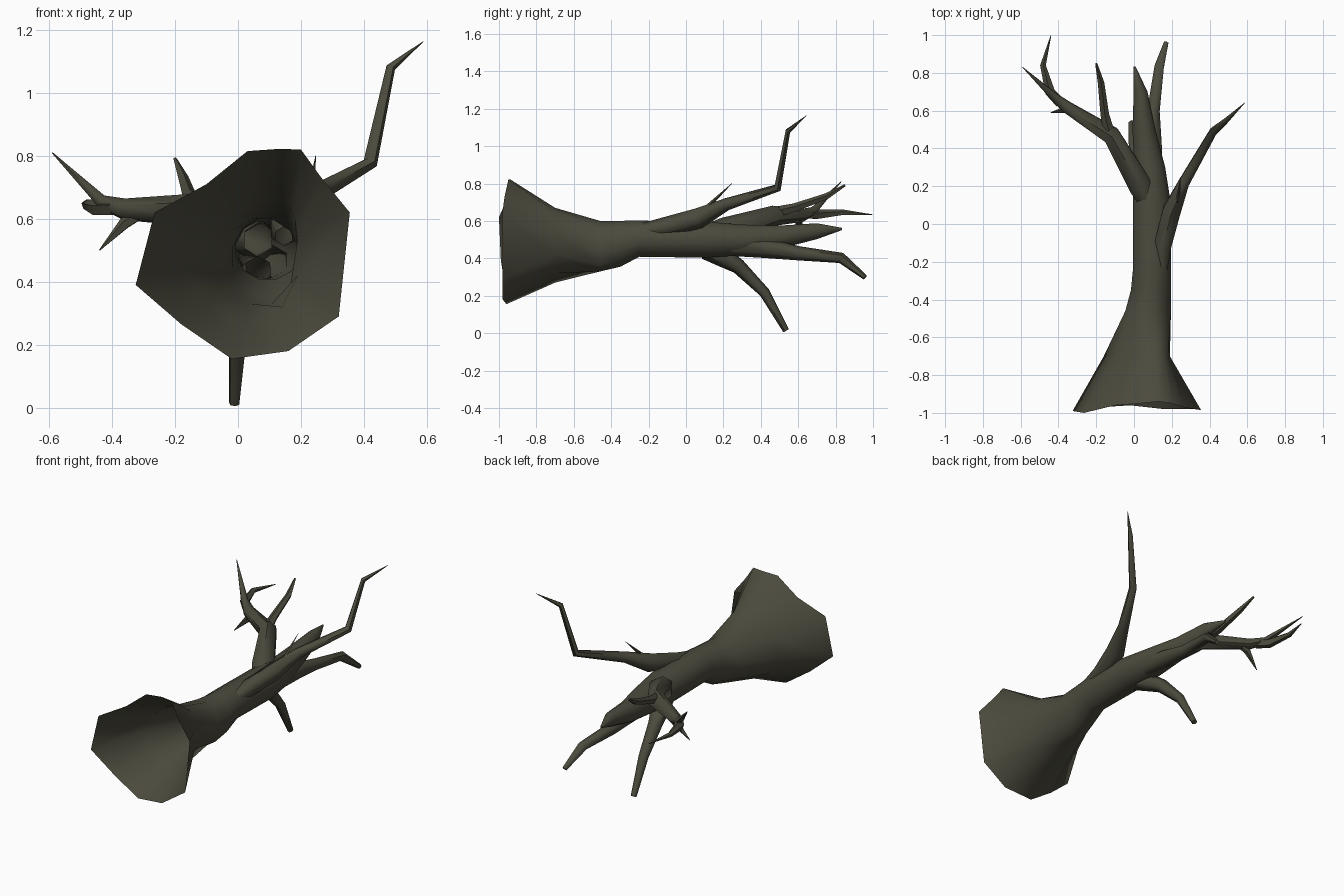
import bpy, bmesh, math
from mathutils import Vector

bark = bpy.data.materials.new("dark olive bark")
bark.diffuse_color = (0.072, 0.069, 0.047, 1)


def loft(name, rings, cap_end=True):
    """Skin a list of equal-length rings; the first end stays open."""
    bm = bmesh.new()
    vs = [[bm.verts.new(p) for p in r] for r in rings]
    n = len(vs[0])
    for a, b in zip(vs, vs[1:]):
        for i in range(n):
            j = (i + 1) % n
            bm.faces.new((a[i], a[j], b[j], b[i]))
    if cap_end:
        bm.faces.new(vs[-1])
    bmesh.ops.recalc_face_normals(bm, faces=bm.faces)
    for f in bm.faces:
        f.smooth = True
    me = bpy.data.meshes.new(name)
    bm.to_mesh(me)
    bm.free()
    me.materials.append(bark)
    ob = bpy.data.objects.new(name, me)
    bpy.context.collection.objects.link(ob)
    bpy.context.view_layer.objects.active = ob
    for o in bpy.context.selected_objects:
        o.select_set(False)
    ob.select_set(True)
    bpy.ops.object.shade_smooth_by_angle(angle=math.radians(60))
    return ob


def branch(name, pts, sides=6):
    """Tapering tube through (x, y, z, radius) points."""
    P = [Vector(p[:3]) for p in pts]
    rings, u = [], Vector((0, 0, 1))
    for i, p in enumerate(P):
        t = Vector((0, 0, 0))
        if i > 0:
            t += (p - P[i - 1]).normalized()
        if i < len(P) - 1:
            t += (P[i + 1] - p).normalized()
        t.normalize()
        u = (u - t * u.dot(t)).normalized()
        v = t.cross(u)
        r = pts[i][3]
        rings.append([p + r * (u * math.cos(a) + v * math.sin(a))
                      for a in (2 * math.pi * k / sides for k in range(sides))])
    return loft(name, rings)


# trunk: hollow flared foot at the front, tapering to the rear leader
foot = [(.03, -.95, .815), (.13, -.94, .822), (.20, -.95, .82), (.265, -.97, .73),
        (.355, -.985, .62), (.32, -.98, .29), (.16, -.98, .18), (-.02, -.96, .155),
        (-.18, -.97, .265), (-.325, -.99, .39), (-.265, -1.0, .62), (-.10, -.96, .71)]
neck = [(.06, .66), (.12, .67), (.16, .65), (.18, .60), (.19, .54), (.19, .42),
        (.14, .32), (.02, .27), (-.09, .33), (-.16, .43), (-.10, .56), (-.02, .62)]
rings = [foot, [(x, -.70, z) for x, z in neck]]
for y, cx, cz, rx, rz in [(-.46, .075, .465, .125, .14), (-.35, .09, .478, .11, .127),
                          (-.25, .095, .505, .105, .10), (.10, .095, .50, .105, .10),
                          (.30, .083, .498, .085, .085), (.50, .053, .513, .063, .064),
                          (.70, .035, .545, .038, .044), (.835, .003, .557, .005, .006)]:
    rings.append([(cx + rx * math.cos(a), y, cz + rz * math.sin(a))
                  for a in (math.radians(105 - 30 * i) for i in range(12))])
loft("trunk", rings)

# left limb with its twigs
branch("left_limb", [(.065, .13, .535, .055), (.035, .20, .545, .072), (-.12, .47, .628, .054),
                     (-.36, .622, .63, .035), (-.43, .68, .653, .023), (-.59, .83, .81, .002)])
branch("left_back_twig", [(-.39, .64, .635, .028), (-.445, .70, .634, .028),
                          (-.482, .84, .645, .016), (-.44, .997, .633, .002)], 5)
branch("left_low_twig", [(-.32, .60, .61, .02), (-.36, .605, .585, .02),
                         (-.44, .59, .50, .002)], 5)
branch("left_upper_twig", [(-.135, .50, .65, .03), (-.155, .58, .67, .024),
                           (-.175, .75, .73, .018), (-.20, .85, .79, .006)], 5)

# right limb, rising steeply near its end
branch("right_limb", [(.145, -.28, .545, .03), (.15, -.12, .565, .053), (.20, .07, .615, .055),
                      (.265, .22, .69, .033), (.42, .49, .777, .023),
                      (.485, .545, 1.08, .015), (.588, .643, 1.163, .001)])
branch("right_twig", [(.23, .12, .68, .012), (.247, .245, .80, .001)], 4)

# limb hanging below
branch("lower_limb", [(.065, .10, .44, .045), (.045, .20, .405, .053), (.018, .28, .357, .041),
                      (-.001, .42, .217, .029), (-.012, .535, .013, .017)])

# rear limb, drooping at its end
branch("rear_limb", [(.11, .24, .465, .052), (.10, .42, .456, .054), (.103, .60, .427, .038),
                     (.133, .83, .402, .029), (.17, .958, .298, .014)])
